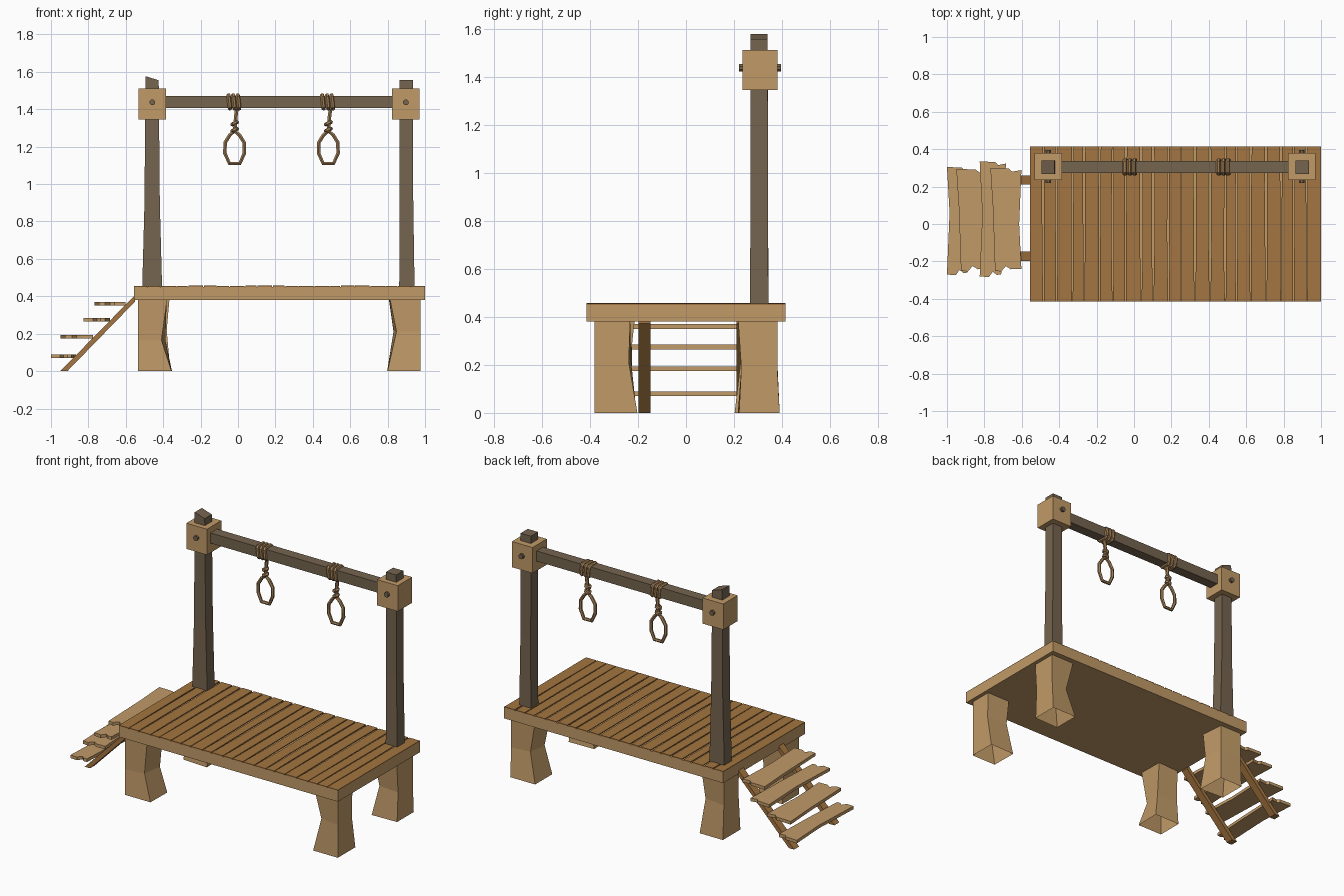
import bpy, bmesh, math, random

if "Cube" in bpy.data.objects:
    bpy.data.objects.remove(bpy.data.objects["Cube"])

random.seed(7)


def material(name, rgb):
    m = bpy.data.materials.new(name)
    m.diffuse_color = (*rgb, 1)
    m.use_nodes = True
    m.node_tree.nodes["Principled BSDF"].inputs["Base Color"].default_value = m.diffuse_color
    return m


TAN = material("light timber", (0.53, 0.322, 0.137))
PLANK = material("plank brown", (0.37, 0.178, 0.052))
POST = material("grey brown timber", (0.178, 0.128, 0.078))
ROPE = material("rope", (0.37, 0.22, 0.095))


def finish(bm, name, mat):
    me = bpy.data.meshes.new(name)
    bm.to_mesh(me)
    bm.free()
    me.materials.append(mat)
    ob = bpy.data.objects.new(name, me)
    bpy.context.collection.objects.link(ob)
    return ob


def loft(name, rings, mat, drop=None):
    """Skin a stack of rings of equal length; drop may name an end to leave open."""
    bm = bmesh.new()
    rows = [[bm.verts.new(p) for p in r] for r in rings]
    n = len(rows[0])
    for a, b in zip(rows, rows[1:]):
        for i in range(n):
            j = (i + 1) % n
            bm.faces.new((a[i], a[j], b[j], b[i]))
    ends = {"bottom": bm.faces.new(rows[0][::-1]), "top": bm.faces.new(rows[-1])}
    bmesh.ops.recalc_face_normals(bm, faces=bm.faces)
    if drop:
        bmesh.ops.delete(bm, geom=[ends[drop]], context='FACES_ONLY')
    return finish(bm, name, mat)


def rect(x0, x1, y0, y1, z):
    return [(x0, y0, z), (x1, y0, z), (x1, y1, z), (x0, y1, z)]


def box(name, x0, x1, y0, y1, z0, z1, mat, drop=None):
    return loft(name, [rect(x0, x1, y0, y1, z0), rect(x0, x1, y0, y1, z1)], mat, drop)


def slab(name, pts, z0, z1, mat):
    return loft(name, [[(x, y, z) for x, y in pts] for z in (z0, z1)], mat)


def tube(name, pts, r, mat, closed=False):
    cu = bpy.data.curves.new(name, 'CURVE')
    cu.dimensions = '3D'
    cu.bevel_depth = r
    cu.bevel_resolution = 1
    cu.use_fill_caps = True
    sp = cu.splines.new('POLY')
    sp.points.add(len(pts) - 1)
    for p, co in zip(sp.points, pts):
        p.co = (*co, 1)
    sp.use_cyclic_u = closed
    sp.use_smooth = False
    tmp = bpy.data.objects.new(name + " path", cu)
    bpy.context.collection.objects.link(tmp)
    dg = bpy.context.evaluated_depsgraph_get()
    me = bpy.data.meshes.new_from_object(tmp.evaluated_get(dg))
    bpy.data.objects.remove(tmp)
    me.materials.clear()
    me.materials.append(mat)
    for p in me.polygons:
        p.use_smooth = False
    ob = bpy.data.objects.new(name, me)
    bpy.context.collection.objects.link(ob)
    return ob


# platform frame: a tray, open at the top under the planks
box("platform_frame", -0.555, 1.0, -0.415, 0.415, 0.38, 0.45, TAN, drop="top")

# deck planks with uneven edges
N = 21
pitch = 1.555 / N
edges = [-0.555 + i * pitch + (random.uniform(-0.01, 0.01) if 0 < i < N else 0)
         for i in range(N + 1)]
for i in range(N):
    a = edges[i] + (0.002 if i else 0)
    b = edges[i + 1] - (0.002 if i < N - 1 else 0)
    j = lambda: random.uniform(0, 0.006)
    la, lb = (j(), j()) if i else (0, 0)
    ra, rb = (j(), j()) if i < N - 1 else (0, 0)
    mid = random.uniform(-0.25, 0.25)
    slab(f"deck_plank_{i + 1}",
         [(a, -0.415), (b, -0.415), (b - ra, mid), (b - rb, 0.415), (a + la, 0.415), (a + lb, mid)],
         0.45, 0.456 + random.uniform(-0.0015, 0.0015), PLANK)

# rough-hewn legs: straight outer corner, inner corners pinched at mid height
for sx, ox in (("left", -0.535), ("right", 0.975)):
    for sy, oy in (("front", -0.38), ("back", 0.38)):
        dx, dy = (1 if ox < 0 else -1), (1 if oy < 0 else -1)
        rings = []
        for z, w, d, pin in ((0, 0.172, 0.168, 0), (0.19, 0.15, 0.147, 0.016), (0.385, 0.163, 0.157, 0)):
            q = lambda: random.uniform(-0.01, 0.01)
            zz = z + (random.uniform(-0.03, 0.03) if pin else 0)
            x1, y1 = ox + dx * w, oy + dy * d
            yo = oy + (0.01 if dy < 0 and z == 0 else 0)
            rings.append([(ox, yo, zz), (x1 + q() - dx * pin, yo + dy * pin, zz),
                          (x1 + q(), y1 + q(), zz), (ox, y1 + q(), zz)])
        loft(f"{sy}_{sx}_leg", rings, TAN, drop="bottom")

# posts, joint blocks and pegs
loft("left_post", [rect(-0.512, -0.406, 0.267, 0.343, 0.45), rect(-0.5, -0.418, 0.268, 0.342, 0.9),
                   [(-0.495, 0.268, 1.577), (-0.424, 0.268, 1.555), (-0.424, 0.34, 1.555), (-0.495, 0.34, 1.577)]], POST)
loft("right_post", [rect(0.862, 0.944, 0.267, 0.343, 0.45), rect(0.864, 0.937, 0.268, 0.341, 0.9),
                    rect(0.863, 0.936, 0.268, 0.34, 1.557)], POST)
for side, cx in (("left", -0.458), ("right", 0.897)):
    box(f"{side}_joint_block", cx - 0.073, cx + 0.073, 0.235, 0.38, 1.345, 1.51, TAN)
    loft(f"{side}_peg", [[(cx + 0.016 * math.cos(k * math.pi / 4 + 0.39), y,
                           1.437 + 0.016 * math.sin(k * math.pi / 4 + 0.39)) for k in range(8)]
                         for y in (0.22, 0.396)], POST)

# crossbeam
box("crossbeam", -0.39, 0.83, 0.272, 0.338, 1.406, 1.472, POST)

# ropes: three wraps, a short drop, a knot and a hanging loop
LOOP = [(0, 1.283), (-0.026, 1.262), (-0.051, 1.222), (-0.052, 1.165), (-0.028, 1.11),
        (0.028, 1.11), (0.052, 1.165), (0.051, 1.222), (0.026, 1.262)]
for n, cx in enumerate((-0.018, 0.483), 1):
    y = 0.305
    for k, off in enumerate((-0.029, -0.004, 0.021), 1):
        ring = []
        for u, v in ((-1, -0.7), (-0.7, -1), (0.7, -1), (1, -0.7), (1, 0.7), (0.7, 1), (-0.7, 1), (-1, 0.7)):
            ring.append((cx + off - 0.004 * v, y + 0.036 * u, 1.439 + 0.036 * v))
        tube(f"rope_wrap_{n}_{k}", ring, 0.0115, ROPE, True)
    tube(f"rope_drop_{n}", [(cx + 0.012, y, 1.405), (cx + 0.006, y, 1.36), (cx, y, 1.28)], 0.011, ROPE)
    for k, z in enumerate((1.29, 1.325), 1):
        ring = [(cx + 0.013 * math.cos(a * math.pi / 3), y + 0.013 * math.sin(a * math.pi / 3),
                 z + 0.006 * math.cos(a * math.pi / 3)) for a in range(6)]
        tube(f"rope_knot_{n}_{k}", ring, 0.011, ROPE, True)
    tube(f"rope_loop_{n}", [(cx + x, y, z) for x, z in LOOP], 0.011, ROPE, True)

# stair stringers
for side, y0 in (("front", -0.198), ("back", 0.21)):
    loft(f"{side}_stair_stringer",
         [[(x, y, z) for x, z in ((-0.95, 0), (-0.912, 0), (-0.55, 0.372), (-0.55, 0.407))]
          for y in (y0, y0 + 0.05)], PLANK)

# stair treads with broken, jagged ends
TREADS = [(-1.0, -0.865, -0.27, 0.305, 0.07, 0.09), (-0.95, -0.775, -0.25, 0.295, 0.174, 0.194),
          (-0.825, -0.685, -0.28, 0.335, 0.264, 0.284), (-0.768, -0.602, -0.25, 0.3, 0.35, 0.37)]
for i, (x0, x1, y0, y1, z0, z1) in enumerate(TREADS, 1):
    w = x1 - x0
    s = 0.025 * (-1) ** i
    pts = [(x0 + max(0, s), y0), (x0 + 0.35 * w, y0 - 0.004), (x0 + 0.5 * w, y0 + 0.025), (x0 + 0.65 * w, y0 + 0.008),
           (x1 - max(0, -s), y0 + 0.01), (x1 - 0.012, y0 + 0.25), (x1, y1 - 0.012),
           (x0 + 0.7 * w, y1 - 0.02), (x0 + 0.6 * w, y1 - 0.004), (x0, y1), (x0 + 0.014, y0 + 0.33)]
    slab(f"stair_tread_{i}", pts, z0, z1, TAN)
